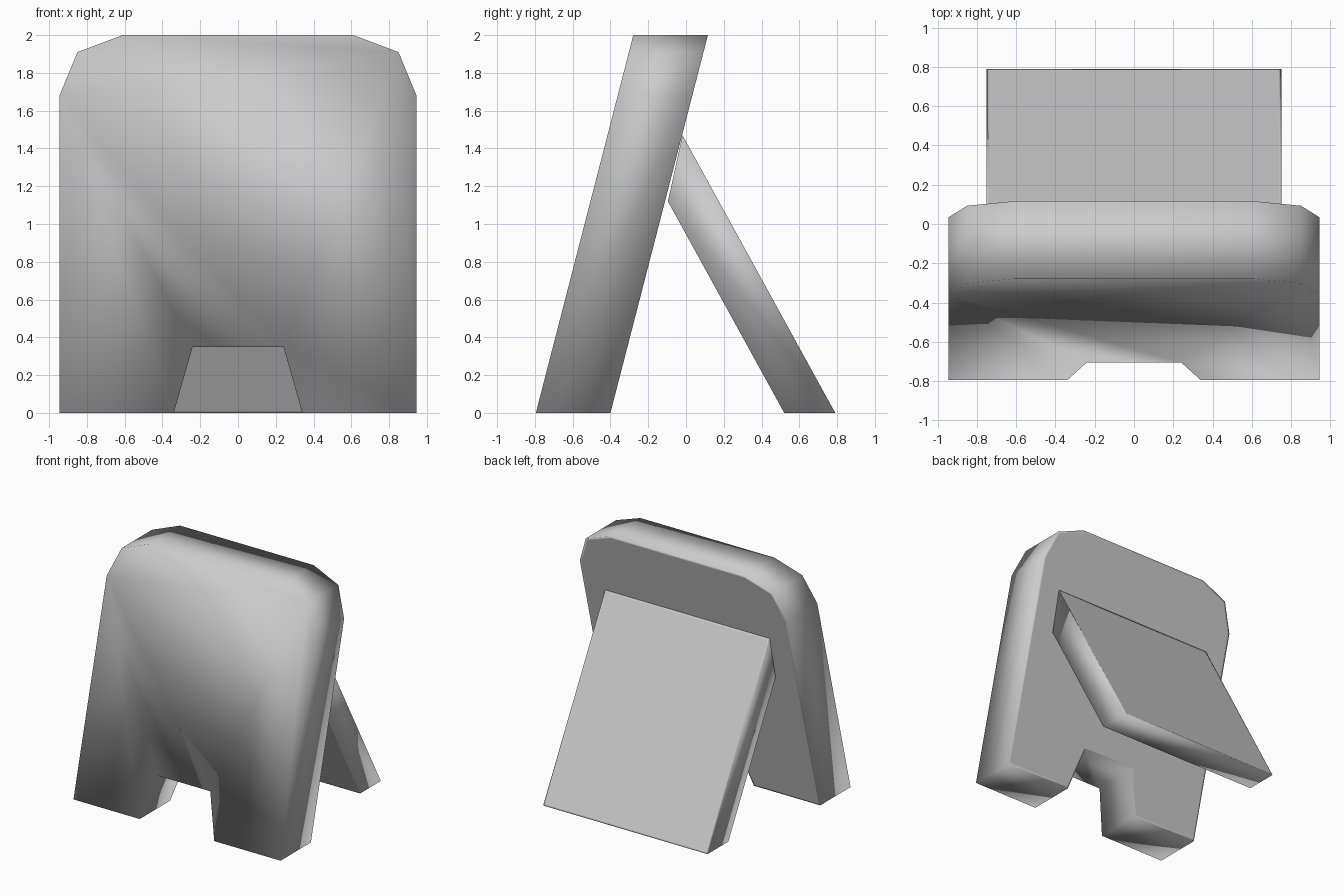
import bpy, bmesh

# Remove the default cube
cube = bpy.data.objects.get("Cube")
if cube:
    bpy.data.objects.remove(cube, do_unlink=True)

# Single grey finish
grey = bpy.data.materials.new("plain_grey")
grey.use_nodes = True
colour = (0.6, 0.6, 0.6, 1)
grey.diffuse_color = colour
grey.node_tree.nodes["Principled BSDF"].inputs["Base Color"].default_value = colour


def prism(name, outline, offset, rim_faces=()):
    """Extrude a closed outline by offset; rim_faces get a thin inset border."""
    bm = bmesh.new()
    start = bm.faces.new([bm.verts.new(p) for p in outline])
    grown = bmesh.ops.extrude_face_region(bm, geom=[start], use_keep_orig=True)
    end = next(g for g in grown["geom"] if isinstance(g, bmesh.types.BMFace))
    bmesh.ops.translate(bm, vec=offset, verts=end.verts[:])
    bmesh.ops.recalc_face_normals(bm, faces=bm.faces[:])
    ends = {"start": start, "end": end}
    for key in rim_faces:
        bmesh.ops.inset_region(bm, faces=[ends[key]], thickness=0.02)
    mesh = bpy.data.meshes.new(name)
    bm.to_mesh(mesh)
    bm.free()
    mesh.materials.append(grey)
    mesh.shade_smooth()
    obj = bpy.data.objects.new(name, mesh)
    bpy.context.collection.objects.link(obj)
    return obj


# Leaning panel: half profile in x, z, mirrored, with a notch between two feet
half = [(0.24, 0.35), (0.34, 0), (0.945, 0), (0.945, 1.68), (0.85, 1.91), (0.61, 2)]
profile = half + [(-x, z) for x, z in reversed(half)]
lean = 0.258
panel = [(x, -0.795 + lean * z, z) for x, z in profile]
prism("leaning_panel", panel, (0, 0.395, 0), rim_faces=["end"])

# Rear prop: sloping plate cut level at the floor, its top meeting the panel back
foot_y, foot_depth, slope = 0.79, 0.27, 0.55
side = [(foot_y, 0), (foot_y - slope * 1.47, 1.47),
        (foot_y - foot_depth - slope * 1.12, 1.12), (foot_y - foot_depth, 0)]
prop = prism("rear_prop", [(-0.75, y, z) for y, z in side], (1.5, 0, 0))

# Thin borders keep the prop's broad faces flat
bm = bmesh.new()
bm.from_mesh(prop.data)
broad = sorted(bm.faces, key=lambda f: f.calc_area())[-2:]
bmesh.ops.inset_individual(bm, faces=broad, thickness=0.02)
for f in bm.faces:
    f.smooth = True
bm.to_mesh(prop.data)
bm.free()
